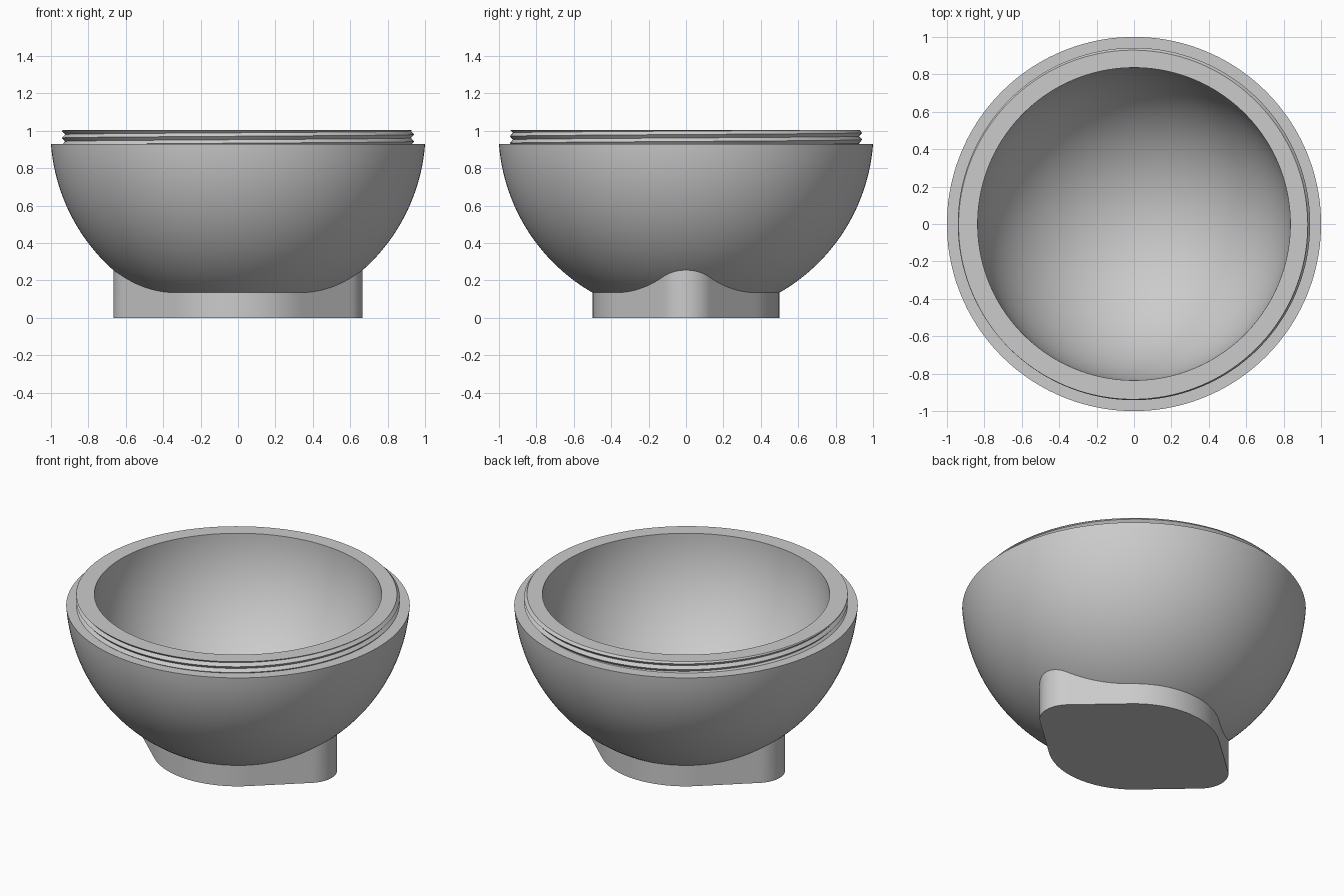
import bpy
import bmesh
from math import sin, cos, pi, tau, sqrt, acos, radians

old = bpy.data.objects.get("Cube")
if old:
    bpy.data.objects.remove(old, do_unlink=True)

CENTRE = 1.004              # height of the sphere centre
OUTER, INNER = 1.003, 0.836
SHOULDER, TOP = 0.93, 1.003
PITCH, CREST, DEPTH = 0.037, 0.942, 0.017
SEGMENTS = 160

grey = bpy.data.materials.new("plain grey")
grey.use_nodes = True
colour = (0.6, 0.6, 0.6, 1)
grey.diffuse_color = colour
grey.node_tree.nodes["Principled BSDF"].inputs["Base Color"].default_value = colour


def finish(name, bm):
    bmesh.ops.remove_doubles(bm, verts=bm.verts, dist=0.00005)
    bmesh.ops.dissolve_degenerate(bm, edges=bm.edges, dist=0.00005)
    bmesh.ops.recalc_face_normals(bm, faces=bm.faces)
    mesh = bpy.data.meshes.new(name)
    bm.to_mesh(mesh)
    bm.free()
    mesh.materials.append(grey)
    obj = bpy.data.objects.new(name, mesh)
    bpy.context.collection.objects.link(obj)
    bpy.ops.object.select_all(action="DESELECT")
    obj.select_set(True)
    bpy.context.view_layer.objects.active = obj
    bpy.ops.object.shade_smooth_by_angle(angle=radians(28))
    return obj


def arc(radius, start, end, steps):
    """Sphere profile; angles are measured up from the lowest point."""
    angles = [start + (end - start) * i / steps for i in range(steps + 1)]
    return [(radius * sin(a), CENTRE - radius * cos(a)) for a in angles]


def thread(theta):
    """Screw thread profile at one angle, trimmed to the neck height."""
    ridge = 0.98 + PITCH * theta / tau
    points = []
    for k in range(-5, 3):
        z = min(max(ridge + k * PITCH / 2, SHOULDER), TOP)
        phase = (z - ridge) / PITCH
        points.append((CREST - DEPTH * 2 * abs(phase - round(phase)), z))
    return points


# Bowl: outer sphere, shoulder, threaded neck, rim and hollow
outside = arc(OUTER, radians(20), acos((CENTRE - SHOULDER) / OUTER), 40)
outside.insert(0, (0, outside[0][1]))
inside = arc(INNER, acos((CENTRE - TOP) / INNER), 0, 44)
bm = bmesh.new()
columns = []
for i in range(SEGMENTS + 1):
    t = tau * i / SEGMENTS
    columns.append([bm.verts.new((r * cos(t), r * sin(t), z))
                    for r, z in outside + thread(t) + inside])
for a, b in zip(columns, columns[1:]):
    for j in range(len(a) - 1):
        bm.faces.new((a[j], b[j], b[j + 1], a[j + 1]))
finish("threaded_bowl", bm)

# Foot: a disc joined by tangents to a small round lobe on each side
DISC, LOBE, REACH = 0.5, 1 / 6, 0.5
tangent = acos((DISC - LOBE) / REACH)
outline = []
for cx, radius, start, end in (
        (REACH, LOBE, -tangent, tangent),
        (0, DISC, tangent, pi - tangent),
        (-REACH, LOBE, pi - tangent, pi + tangent),
        (0, DISC, pi + tangent, tau - tangent)):
    for i in range(25):
        a = start + (end - start) * i / 24
        outline.append((cx + radius * cos(a), radius * sin(a)))
# Subdivide the straight sides so the top edge follows the bowl
points = []
for p, q in zip(outline, outline[1:] + outline[:1]):
    length = sqrt((q[0] - p[0]) ** 2 + (q[1] - p[1]) ** 2)
    steps = 12 if length > 0.1 else 1
    points += [(p[0] + (q[0] - p[0]) * i / steps,
                p[1] + (q[1] - p[1]) * i / steps) for i in range(steps)]
bm = bmesh.new()
low = [bm.verts.new((x, y, 0)) for x, y in points]
high = [bm.verts.new((x, y, CENTRE + 0.012 - sqrt(OUTER ** 2 - x * x - y * y)))
        for x, y in points]
hub = bm.verts.new((0, 0, 0.1))
bm.faces.new(low[::-1])
for i in range(len(points)):
    j = (i + 1) % len(points)
    bm.faces.new((low[i], low[j], high[j], high[i]))
    bm.faces.new((high[i], high[j], hub))
finish("foot", bm)
